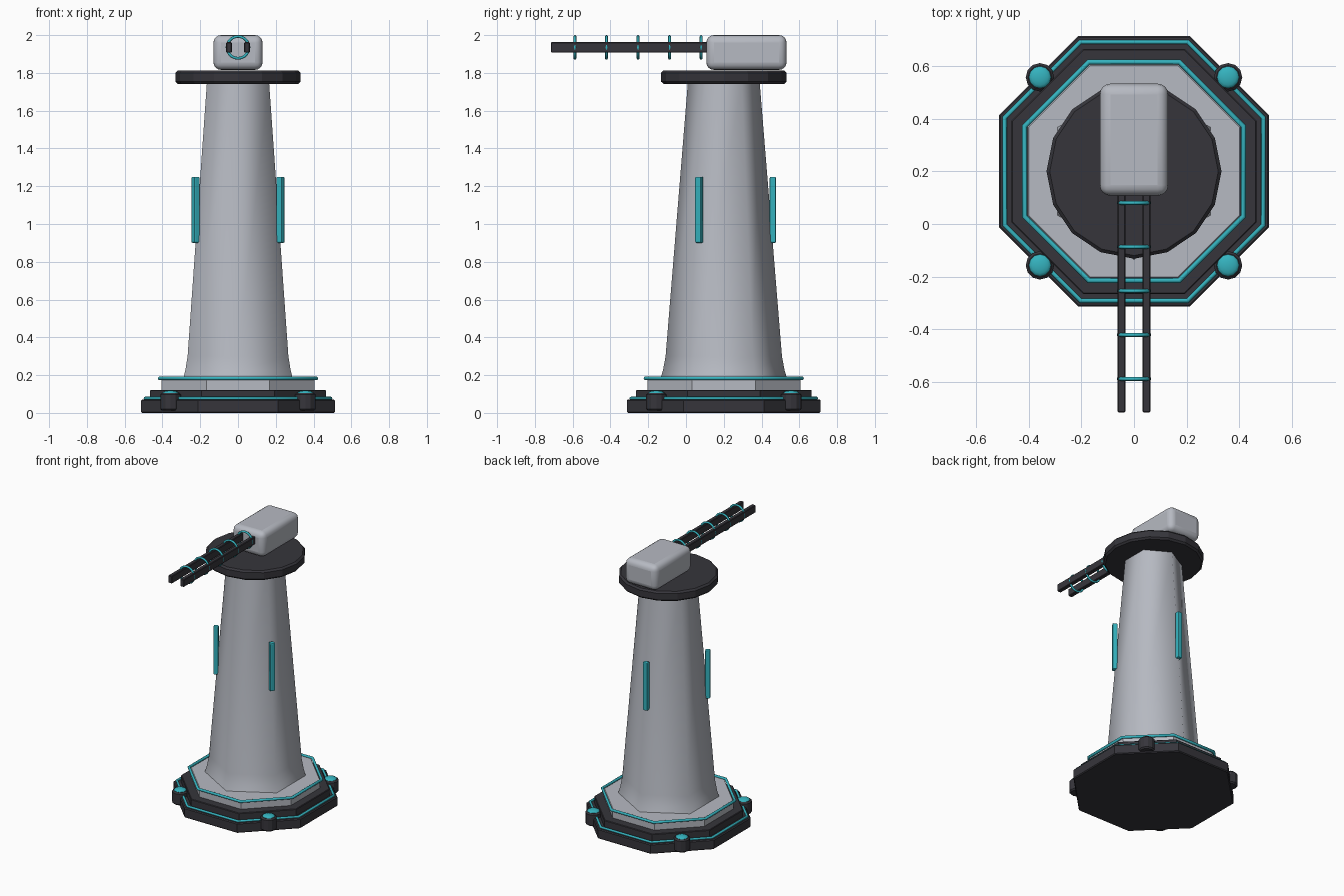
import bpy, math
from math import pi, cos, sin, radians

if "Cube" in bpy.data.objects:
    bpy.data.objects.remove(bpy.data.objects["Cube"])

CY = 0.2                      # tower axis in y
OCT = 1 / cos(pi / 8)         # flat-to-corner ratio of an octagon


def material(name, rgb):
    m = bpy.data.materials.new(name)
    m.diffuse_color = (*rgb, 1)
    m.use_nodes = True
    m.node_tree.nodes["Principled BSDF"].inputs["Base Color"].default_value = m.diffuse_color
    return m


GREY = material("light_grey", (0.47, 0.49, 0.54))
DARK = material("charcoal", (0.037, 0.036, 0.044))
TEAL = material("teal", (0.035, 0.45, 0.52))


def finish(name, mat, bevel=0, segments=1, smooth=None):
    ob = bpy.context.object
    ob.name = name
    ob.data.materials.append(mat)
    bpy.ops.object.transform_apply(location=False, rotation=False, scale=True)
    if bevel:
        b = ob.modifiers.new("bevel", 'BEVEL')
        b.width, b.segments, b.limit_method = bevel, segments, 'ANGLE'
        b.angle_limit = radians(50)
    if smooth:
        bpy.ops.object.shade_smooth_by_angle(angle=radians(smooth))
    return ob


def prism(name, mat, sides, r, z0, z1, x=0, y=CY, rot=0, **kw):
    bpy.ops.mesh.primitive_cylinder_add(vertices=sides, radius=r, depth=z1 - z0,
                                        location=(x, y, (z0 + z1) / 2), rotation=(0, 0, rot))
    return finish(name, mat, **kw)


def box(name, mat, size, loc, rot=0, **kw):
    bpy.ops.mesh.primitive_cube_add(size=1, location=loc, rotation=(0, 0, rot))
    bpy.context.object.scale = size
    return finish(name, mat, **kw)


def ring(name, r, minor, loc, sides, rot):
    bpy.ops.mesh.primitive_torus_add(major_radius=r, minor_radius=minor, major_segments=sides,
                                     minor_segments=8, location=loc, rotation=rot)
    return finish(name, TEAL, smooth=50)


# Stepped octagonal base with glowing trim
prism("base_lower", DARK, 8, 0.513 * OCT, 0, 0.072, rot=pi / 8, bevel=0.006)
prism("base_middle", DARK, 8, 0.465 * OCT, 0.06, 0.122, rot=pi / 8, bevel=0.004)
prism("base_upper", GREY, 8, 0.405 * OCT, 0.11, 0.183, rot=pi / 8, bevel=0.004)
ring("lower_trim", 0.491 * OCT, 0.009, (0, CY, 0.077), 8, (0, 0, pi / 8))
ring("upper_trim", 0.415 * OCT, 0.010, (0, CY, 0.183), 8, (0, 0, pi / 8))

# Corner posts with teal caps
for sx in (-1, 1):
    for sy in (-1, 1):
        x, y = sx * 0.357, CY + sy * 0.357
        prism("corner_post", DARK, 12, 0.054, 0.012, 0.106, x, y, bevel=0.009)
        bpy.ops.mesh.primitive_uv_sphere_add(segments=12, ring_count=8, radius=0.043,
                                             location=(x, y, 0.104))
        bpy.context.object.scale.z = 0.35
        finish("post_cap", TEAL, smooth=60)

# Tapered hexagonal tower, flared at the foot
profile = [(0.337, 0.175), (0.322, 0.225), (0.308, 0.30), (0.19, 1.75)]
verts = [(r * cos(pi / 6 + i * pi / 3), r * sin(pi / 6 + i * pi / 3), z)
         for r, z in profile for i in range(6)]
faces = [(k * 6 + i, k * 6 + (i + 1) % 6, k * 6 + 6 + (i + 1) % 6, k * 6 + 6 + i)
         for k in range(len(profile) - 1) for i in range(6)]
faces += [tuple(range(5, -1, -1)), tuple(range(len(verts) - 6, len(verts)))]
mesh = bpy.data.meshes.new("tower")
mesh.from_pydata(verts, [], faces)
tower = bpy.data.objects.new("tower", mesh)
tower.location.y = CY
bpy.context.collection.objects.link(tower)
bpy.context.view_layer.objects.active = tower
bpy.ops.object.select_all(action='DESELECT')
tower.select_set(True)
finish("tower", GREY, smooth=70)

# Light strips on three tower corners
for deg in (-30, 90, 210):
    a = radians(deg)
    box("light_strip", TEAL, (0.034, 0.036, 0.35),
        (0.26 * cos(a), CY + 0.26 * sin(a), 1.075), a, bevel=0.007, segments=2)

# Turntable and rounded gun housing
prism("turntable", DARK, 16, 0.332, 1.742, 1.812, rot=pi / 2, bevel=0.012)
box("housing", GREY, (0.26, 0.425, 0.184), (0, 0.32, 1.908), bevel=0.04, segments=4, smooth=40)

# Twin rails bound by rings
for s in (-1, 1):
    box("rail", DARK, (0.03, 0.845, 0.055), (s * 0.048, -0.2925, 1.935), bevel=0.004)
for i in range(5):
    ring("rail_ring", 0.058, 0.0075, (0, 0.08 - i * 0.167, 1.935), 20, (pi / 2, 0, 0))
